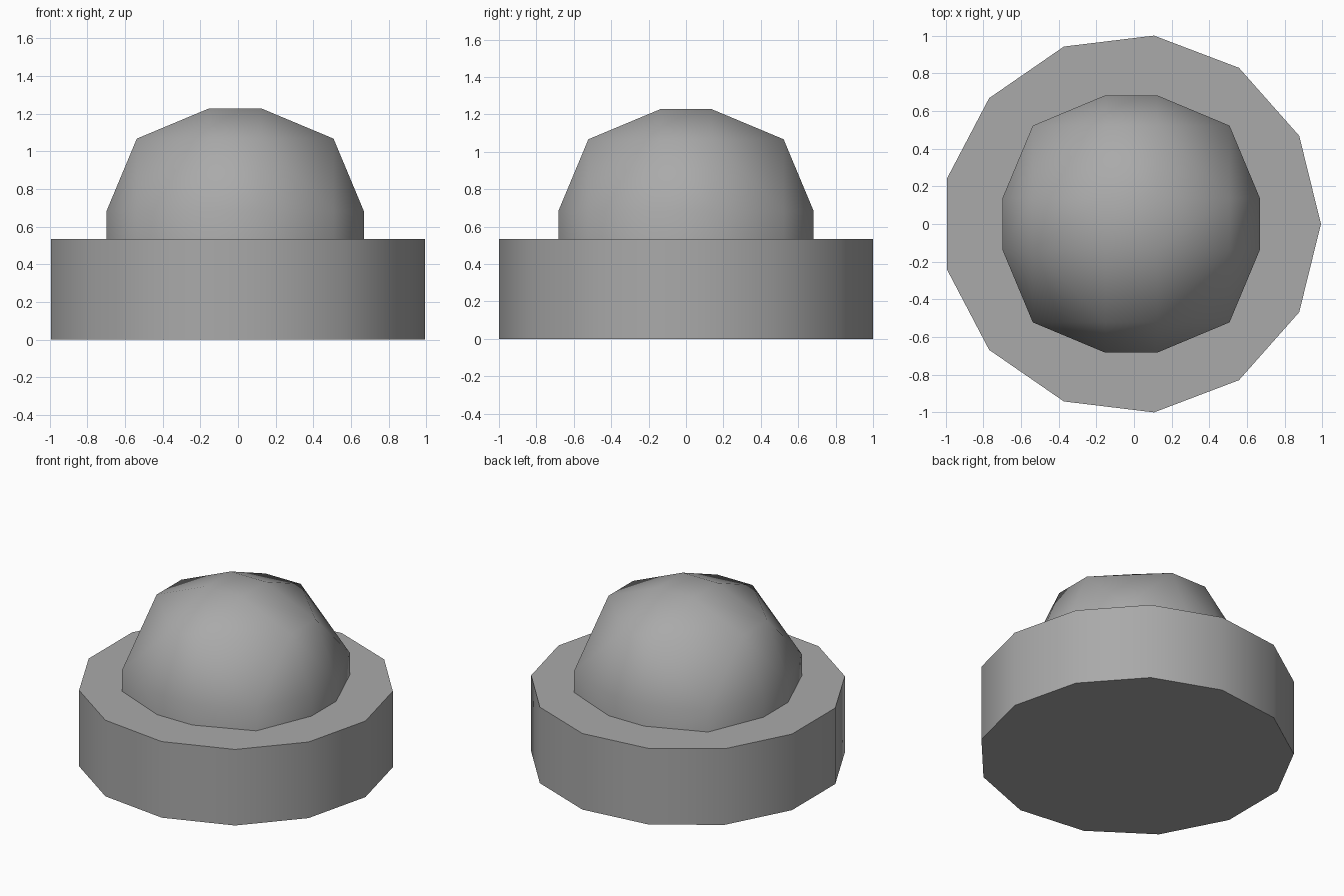
import bpy
import bmesh
from itertools import product
from math import radians
from mathutils import Matrix, Vector

cube = bpy.data.objects.get("Cube")
if cube:
    bpy.data.objects.remove(cube, do_unlink=True)

CENTRE_X = -0.015

grey = bpy.data.materials.new("plain grey")
grey.use_nodes = True
grey.diffuse_color = (0.4, 0.4, 0.4, 1)
grey.node_tree.nodes["Principled BSDF"].inputs["Base Color"].default_value = (0.4, 0.4, 0.4, 1)


def finish(name, bm, angle):
    """Turn a bmesh into a named, smooth shaded object."""
    bmesh.ops.recalc_face_normals(bm, faces=bm.faces)
    mesh = bpy.data.meshes.new(name)
    bm.to_mesh(mesh)
    bm.free()
    mesh.materials.append(grey)
    obj = bpy.data.objects.new(name, mesh)
    bpy.context.collection.objects.link(obj)
    bpy.ops.object.select_all(action="DESELECT")
    obj.select_set(True)
    bpy.context.view_layer.objects.active = obj
    bpy.ops.object.shade_smooth_by_angle(angle=radians(angle))
    return obj


# Base: thirteen-sided drum with one corner pointing to +x
SIDES, RADIUS, HEIGHT = 13, 1.007, 0.535
bm = bmesh.new()
bmesh.ops.create_cone(bm, cap_ends=True, segments=SIDES, radius1=RADIUS,
                      radius2=RADIUS, depth=HEIGHT)
# turn the first corner onto the x axis
corner = max(bm.verts, key=lambda v: v.co.x).co
turn = Matrix.Rotation(-Vector((1, 0)).angle_signed(corner.xy) * -1, 4, "Z")
bmesh.ops.transform(bm, matrix=turn, verts=bm.verts)
bmesh.ops.translate(bm, vec=(CENTRE_X, 0, HEIGHT / 2), verts=bm.verts)
finish("base_drum", bm, 40)

# Dome: faceted ball, the hull of two mirrored corner families
NEAR, MID, FAR = 0.137, 0.522, 0.683
family = [(NEAR, NEAR, FAR), (NEAR, FAR, NEAR), (FAR, NEAR, NEAR),
          (MID, MID, NEAR), (MID, NEAR, MID), (NEAR, MID, MID)]
bm = bmesh.new()
for point, signs in product(family, product((-1, 1), repeat=3)):
    co = Vector([p * s for p, s in zip(point, signs)])
    if co.z > -NEAR - 0.01:
        bm.verts.new(co)
bmesh.ops.convex_hull(bm, input=bm.verts)
bmesh.ops.dissolve_limit(bm, angle_limit=radians(2), verts=bm.verts, edges=bm.edges)
# the buried underside stays open
bm.normal_update()
under = [f for f in bm.faces if f.calc_center_median().z < -NEAR + 0.01]
bmesh.ops.delete(bm, geom=under, context="FACES")
bmesh.ops.translate(bm, vec=(CENTRE_X, 0, 0.545), verts=bm.verts)
finish("dome", bm, 60)
